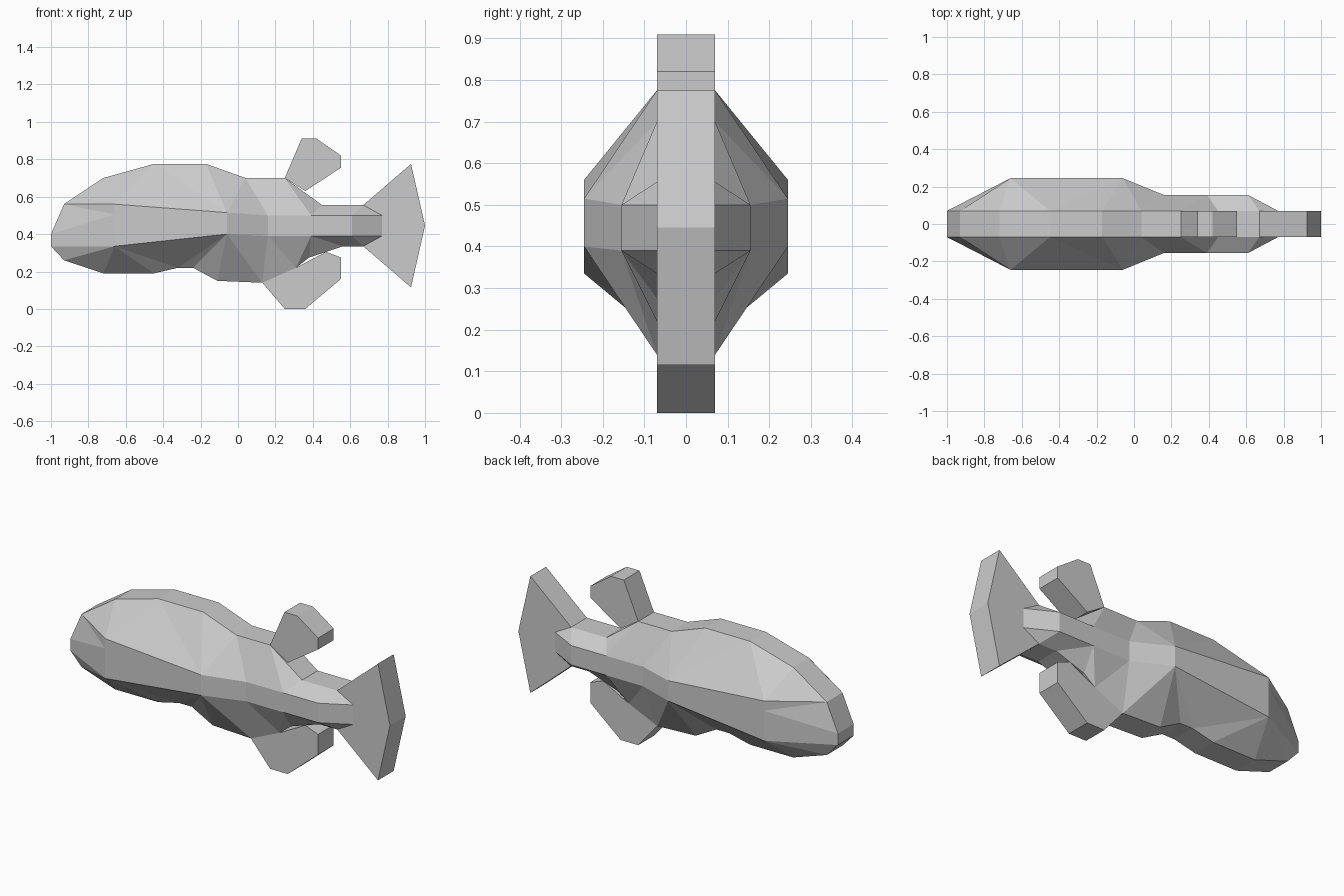
import bpy
import bmesh
from mathutils import Vector

cube = bpy.data.objects.get("Cube")
if cube:
    bpy.data.objects.remove(cube, do_unlink=True)

CORE = 0.07    # half thickness of the central slab and the fins
BELLY = 0.245  # half width of the front of the body
REAR = 0.155   # half width of the rear of the body

grey = bpy.data.materials.new("plain grey")
grey.use_nodes = True
grey.diffuse_color = (0.6, 0.6, 0.6, 1)
grey.node_tree.nodes["Principled BSDF"].inputs["Base Color"].default_value = (0.6, 0.6, 0.6, 1)


def finish(name, bm):
    bmesh.ops.recalc_face_normals(bm, faces=bm.faces[:])
    mesh = bpy.data.meshes.new(name)
    bm.to_mesh(mesh)
    bm.free()
    mesh.materials.append(grey)
    bpy.context.collection.objects.link(bpy.data.objects.new(name, mesh))


def slab(name, profile):
    """Extrude a side profile (x, z) evenly about y = 0."""
    bm = bmesh.new()
    face = bm.faces.new([bm.verts.new((x, -CORE, z)) for x, z in profile])
    extruded = bmesh.ops.extrude_face_region(bm, geom=[face])["geom"]
    moved = [g for g in extruded if isinstance(g, bmesh.types.BMVert)]
    bmesh.ops.translate(bm, verts=moved, vec=(0, 2 * CORE, 0))
    finish(name, bm)


def stitch(bm, a, b):
    """Triangulate between two chains that share both end points."""
    bm.faces.new((a[0], a[1], b[1]))
    i = j = 1
    while i < len(a) - 2 or j < len(b) - 2:
        step_a = j == len(b) - 2 or (
            i < len(a) - 2
            and (a[i + 1].co - b[j].co).length < (a[i].co - b[j + 1].co).length)
        if step_a:
            bm.faces.new((a[i], a[i + 1], b[j]))
            i += 1
        else:
            bm.faces.new((a[i], b[j + 1], b[j]))
            j += 1
    bm.faces.new((a[-2], a[-1], b[-2]))


# Body outline, nose to tail along the back and along the underside
back = [(-1, .40), (-.93, .56), (-.72, .70), (-.45, .775), (-.17, .775),
        (.04, .70), (.25, .70), (.45, .555), (.67, .555), (.77, .50)]
under = [(-1, .335), (-.93, .26), (-.72, .19), (-.45, .19), (-.32, .22),
         (-.24, .22), (-.11, .15), (.13, .14), (.31, .22), (.38, .275),
         (.56, .335), (.67, .335), (.77, .39)]
# Flank ridges: x, half width, upper z, lower z
flank = [(-.66, BELLY, .56, .335), (-.06, BELLY, .515, .40),
         (.16, REAR, .50, .39), (.39, REAR, .50, .39), (.61, REAR, .50, .39)]

bm = bmesh.new()
loops = []
for side in (-1, 1):
    def vert(x, y, z):
        return bm.verts.new((x, side * y, z))
    top = [vert(x, CORE, z) for x, z in back]
    low = [vert(x, CORE, z) for x, z in under]
    upper = [vert(x, y, zu) for x, y, zu, zl in flank]
    lower = [vert(x, y, zl) for x, y, zu, zl in flank]
    cheek = vert(-.66, BELLY, .505)
    stitch(bm, top[1:], [top[1]] + upper + [top[-1]])
    stitch(bm, low, [low[0]] + lower + [low[-1]])
    # Cheek facets and the side band
    bm.faces.new((top[0], top[1], cheek))
    bm.faces.new((top[1], upper[0], cheek))
    bm.faces.new((top[0], cheek, lower[0], low[0]))
    bm.faces.new((cheek, upper[0], upper[1], lower[1], lower[0]))
    band_top = upper[1:] + [top[-1]]
    band_low = lower[1:] + [low[-1]]
    for k in range(len(band_top) - 1):
        bm.faces.new((band_top[k], band_top[k + 1], band_low[k + 1], band_low[k]))
    loops.append(top + low[::-1])

# Flat strip running round the body between the two sides
right, left = loops
for k in range(len(right)):
    n = (k + 1) % len(right)
    bm.faces.new((right[k], right[n], left[n], left[k]))
finish("fish_body", bm)

# Fins
slab("dorsal_fin", [(.25, .70), (.34, .91), (.42, .91), (.55, .82), (.55, .755), (.36, .63)])
slab("ventral_fin", [(.13, .14), (.25, 0), (.36, 0), (.55, .16), (.55, .275), (.47, .305), (.31, .22)])
slab("tail_fin", [(.67, .555), (.925, .775), (1, .445), (.925, .115), (.67, .335)])
